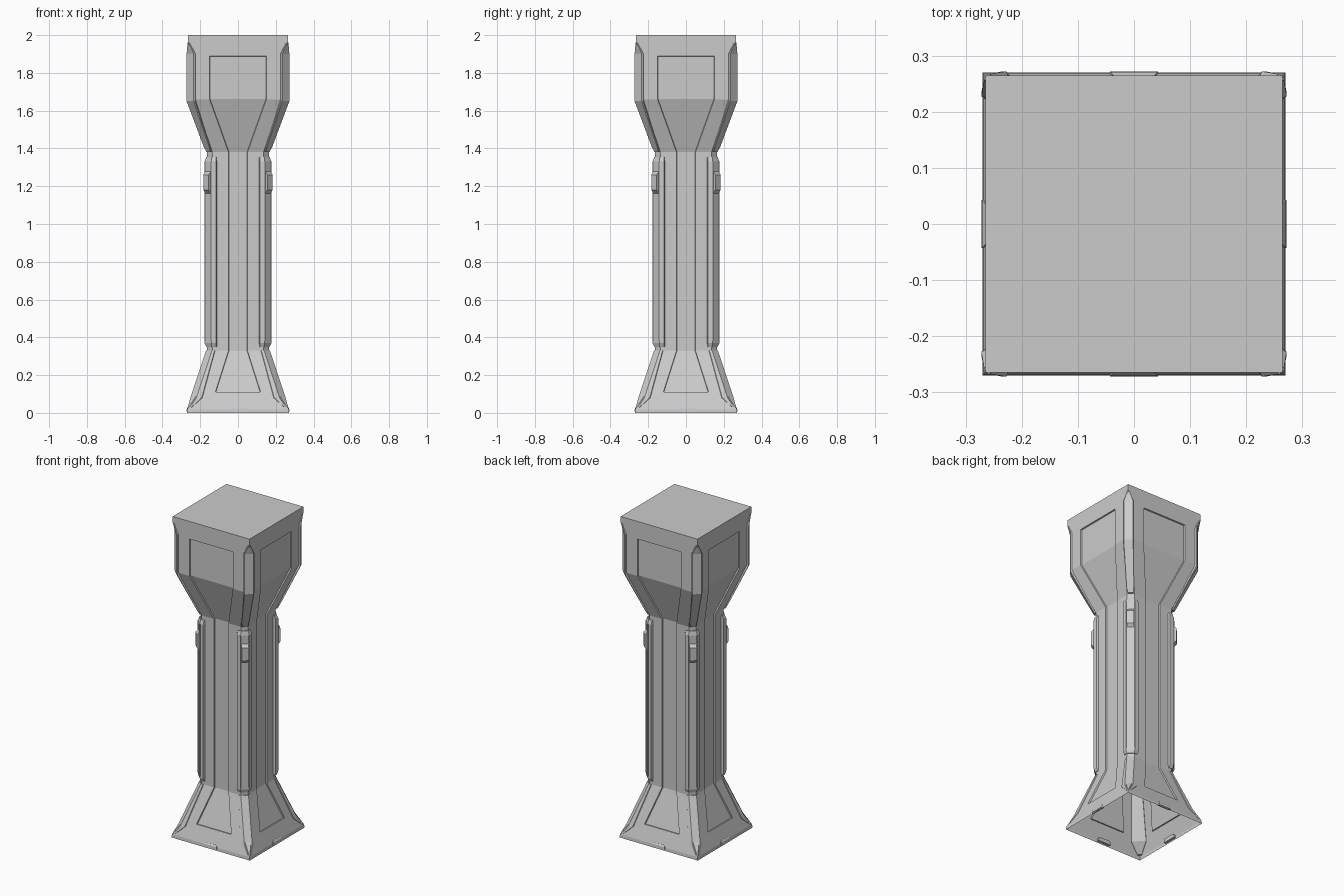
import bpy, bmesh
from math import pi
from mathutils import Matrix

cube = bpy.data.objects.get("Cube")
if cube:
    bpy.data.objects.remove(cube, do_unlink=True)

grey = bpy.data.materials.new("stone grey")
grey.use_nodes = True
GREY = (0.6, 0.6, 0.6, 1)
grey.diffuse_color = GREY
grey.node_tree.nodes["Principled BSDF"].inputs["Base Color"].default_value = GREY


def finish(name, bm):
    bmesh.ops.recalc_face_normals(bm, faces=bm.faces)
    mesh = bpy.data.meshes.new(name)
    bm.to_mesh(mesh)
    bm.free()
    mesh.materials.append(grey)
    obj = bpy.data.objects.new(name, mesh)
    bpy.context.collection.objects.link(obj)
    return obj


def loft(bm, rings, caps):
    """Skin closed rings of points; caps holds the ring indices to fill."""
    rows = [[bm.verts.new(p) for p in ring] for ring in rings]
    n = len(rows[0])
    for low, high in zip(rows, rows[1:]):
        for i in range(n):
            j = (i + 1) % n
            bm.faces.new((low[i], low[j], high[j], high[i]))
    for i in caps:
        bm.faces.new(rows[i])


def four_times(bm):
    """Repeat the geometry around the z axis."""
    geom = bm.verts[:] + bm.edges[:] + bm.faces[:]
    for k in range(1, 4):
        copy = bmesh.ops.duplicate(bm, geom=geom)["geom"]
        bmesh.ops.rotate(bm, verts=[g for g in copy if isinstance(g, bmesh.types.BMVert)],
                         matrix=Matrix.Rotation(k * pi / 2, 3, "Z"))


# Column body: square rings with chamfered corners (z, half width, panel half width, chamfer)
levels = [(0, .27, .12, 0), (.02, .268, .12, 0), (.11, .238, .12, .03),
          (.33, .165, .05, .03), (1.38, .165, .05, .03), (1.66, .265, .15, .035),
          (1.89, .265, .15, .035), (1.96, .265, .15, 0), (2, .265, .15, 0)]
PANEL_LOW, PANEL_HIGH = .11, 1.89


def body_ring(z, w, p, c):
    points = []
    for k in range(4):
        turn = Matrix.Rotation(k * pi / 2, 3, "Z")
        for x in (c - w, -p, p, w - c):
            v = turn @ Matrix.Identity(3).col[0] * x - turn.col[1] * w
            points.append((v.x, v.y, z))
    return points


bm = bmesh.new()
loft(bm, [body_ring(*level) for level in levels], [-1])
bmesh.ops.remove_doubles(bm, verts=bm.verts, dist=.0005)
bmesh.ops.recalc_face_normals(bm, faces=bm.faces)

# Recessed panel running up each side
panel = []
for f in bm.faces:
    heights = [v.co.z for v in f.verts]
    c = f.calc_center_median()
    if (min(heights) > PANEL_LOW - .01 and max(heights) < PANEL_HIGH + .01
            and min(abs(c.x), abs(c.y)) < .01):
        panel.append(f)
bmesh.ops.inset_region(bm, faces=panel, thickness=.002, depth=-.008,
                       use_even_offset=True, use_boundary=True)
finish("column_body", bm)


# Corner trims wrap the chamfered corners (z, half width, inner edge, chamfer start, thickness)
def corner_trim(name, sections):
    bm = bmesh.new()
    rings = []
    for z, w, a, s, t in sections:
        half = [(a, w - .004), (a + .006, w + t), (s, w + t)]
        rings.append([(x, y, z) for x, y in half] + [(y, x, z) for x, y in reversed(half)])
    loft(bm, rings, [0, -1])
    four_times(bm)
    return finish(name, bm)


corner_trim("head_corner_trim", [(1.385, .165, .14, .148, .004), (1.41, .176, .145, .153, .006),
                                 (1.65, .265, .222, .235, .007), (1.9, .265, .222, .235, .007),
                                 (1.96, .265, .252, .26, .002)])
corner_trim("shaft_corner_trim", [(.35, .165, .11, .14, .003), (.37, .165, .11, .14, .012),
                                  (1.33, .165, .11, .14, .012), (1.355, .165, .11, .14, .003)])
corner_trim("base_corner_trim", [(.025, .266, .245, .256, .001), (.08, .248, .186, .22, .004),
                                 (.33, .165, .118, .138, .004)])

# Thin raised strip along both edges of each shaft corner
bm = bmesh.new()
for side in (-1, 1):
    rings = []
    for z, d in ((.38, .178), (1.33, .178)):
        rings.append([(side * x, -y, z) for x, y in ((.136, .17), (.136, d), (.143, d), (.143, .17))])
    loft(bm, rings, [0, -1])
four_times(bm)
finish("shaft_edge_strip", bm)

# Tapered clip on each shaft corner
bm = bmesh.new()
rings = []
for z, out in ((1.16, .222), (1.18, .24), (1.26, .24), (1.28, .222)):
    rings.append([(.2, -.02, z), (out, -.02, z), (out, .02, z), (.2, .02, z)])
loft(bm, rings, [0, -1])
bmesh.ops.rotate(bm, verts=bm.verts, matrix=Matrix.Rotation(pi / 4, 3, "Z"))
four_times(bm)
finish("corner_clip", bm)

# Small foot plate at the bottom of each side
bm = bmesh.new()
rings = []
for z, y, w in ((.008, .272, .043), (.022, .271, .043), (.032, .265, .036)):
    rings.append([(-w, -.255, z), (-w, -y, z), (w, -y, z), (w, -.255, z)])
loft(bm, rings, [0, -1])
four_times(bm)
finish("foot_plate", bm)
